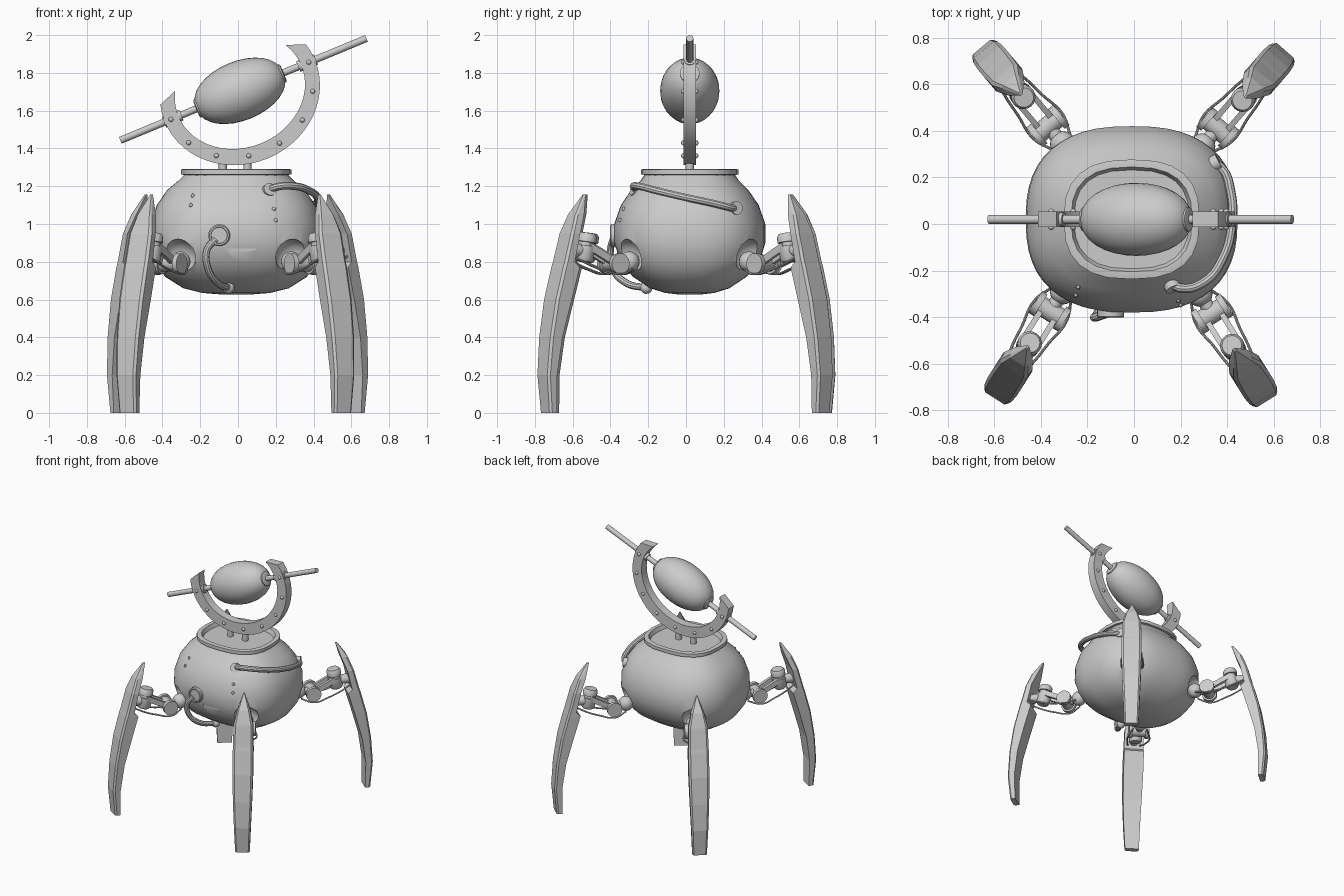
import bpy, bmesh, math
from mathutils import Vector, Matrix

if "Cube" in bpy.data.objects:
    bpy.data.objects.remove(bpy.data.objects["Cube"])

grey = bpy.data.materials.new("plain_grey")
grey.use_nodes = True
grey.diffuse_color = (0.6, 0.6, 0.6, 1)
grey.node_tree.nodes["Principled BSDF"].inputs["Base Color"].default_value = (0.6, 0.6, 0.6, 1)


def activate(ob):
    bpy.ops.object.select_all(action='DESELECT')
    ob.select_set(True)
    bpy.context.view_layer.objects.active = ob


def smooth(ob, angle=35):
    activate(ob)
    bpy.ops.object.shade_smooth_by_angle(angle=math.radians(angle))


def finish(name, bm, shade=True):
    bmesh.ops.recalc_face_normals(bm, faces=bm.faces)
    me = bpy.data.meshes.new(name)
    bm.to_mesh(me)
    bm.free()
    me.materials.append(grey)
    ob = bpy.data.objects.new(name, me)
    bpy.context.collection.objects.link(ob)
    if shade:
        smooth(ob)
    return ob


def loft(name, rings, shade=True):
    """Skin a list of equal-length point rings and cap both ends."""
    bm = bmesh.new()
    loops = [[bm.verts.new(p) for p in ring] for ring in rings]
    n = len(loops[0])
    for a, b in zip(loops, loops[1:]):
        for i in range(n):
            j = (i + 1) % n
            bm.faces.new((a[i], a[j], b[j], b[i]))
    bm.faces.new(loops[0])
    bm.faces.new(loops[-1])
    return finish(name, bm, shade)


def lathe(name, p0, p1, profile, n=20):
    """Turned part along p0-p1; profile holds (fraction, radius) pairs."""
    p0, p1 = Vector(p0), Vector(p1)
    q = (p1 - p0).to_track_quat('Z', 'Y')
    ring = lambda f, r: [p0.lerp(p1, f) + q @ Vector((r * math.cos(k * math.tau / n),
                         r * math.sin(k * math.tau / n), 0)) for k in range(n)]
    return loft(name, [ring(f, r) for f, r in profile])


def rod(name, p0, p1, r, n=20):
    return lathe(name, p0, p1, [(0, r), (1, r)], n)


def ball(name, c, r, seg=20):
    bm = bmesh.new()
    bmesh.ops.create_uvsphere(bm, u_segments=seg, v_segments=seg // 2, radius=r,
                              matrix=Matrix.Translation(c))
    return finish(name, bm)


def hose(name, pts, r):
    cu = bpy.data.curves.new(name, 'CURVE')
    cu.dimensions = '3D'
    cu.bevel_depth, cu.bevel_resolution, cu.use_fill_caps = r, 3, True
    sp = cu.splines.new('BEZIER')
    sp.bezier_points.add(len(pts) - 1)
    for b, p in zip(sp.bezier_points, pts):
        b.co = p
        b.handle_left_type = b.handle_right_type = 'AUTO'
    cu.materials.append(grey)
    ob = bpy.data.objects.new(name, cu)
    bpy.context.collection.objects.link(ob)
    activate(ob)
    bpy.ops.object.convert(target='MESH')
    smooth(ob)


# Body: rounded-square pot
CX, CY = -0.01, 0.02


def oval(z, rx, ry, n=48, e=2.5):
    f = lambda v: math.copysign(abs(v) ** (2 / e), v)
    return [(CX + rx * f(math.cos(k * math.tau / n)), CY + ry * f(math.sin(k * math.tau / n)), z)
            for k in range(n)]


body_profile = [(0.627, 0.08, 0.06), (0.635, 0.18, 0.13), (0.66, 0.28, 0.21), (0.72, 0.375, 0.3),
                (0.8, 0.43, 0.37), (0.9, 0.455, 0.4), (1.0, 0.45, 0.4), (1.1, 0.42, 0.365),
                (1.18, 0.365, 0.31), (1.23, 0.305, 0.26), (1.26, 0.275, 0.24)]
body = loft("body", [oval(*p) for p in body_profile])

# Collar around the mouth, with a sunken floor
loft("collar", [oval(z, rx, rx - 0.035, 24, 2.6) for z, rx in
                [(1.225, 0.27), (1.26, 0.275), (1.262, 0.292), (1.288, 0.292),
                 (1.29, 0.285), (1.29, 0.26), (1.255, 0.245)]])


def body_front(x, z):
    """Point on the front skin of the body."""
    for (z0, a0, b0), (z1, a1, b1) in zip(body_profile, body_profile[1:]):
        if z0 <= z <= z1:
            t = (z - z0) / (z1 - z0)
            a, b = a0 + t * (a1 - a0), b0 + t * (b1 - b0)
            return Vector((x, CY - b * (1 - abs((x - CX) / a) ** 2.5) ** 0.4, z))


for x, z in [(-0.24, 1.15), (-0.25, 1.1), (0.19, 1.08), (0.2, 1.02)]:
    ball("rivet", body_front(x, z), 0.011, 10)

# Legs: hip spool, link, knee, cables and blade
blade_profile = [  # height, inner reach, outer reach, width
    (0, 0.385, 0.425, 0.105), (0.2, 0.388, 0.443, 0.122), (0.4, 0.36, 0.428, 0.138),
    (0.6, 0.305, 0.395, 0.148), (0.77, 0.255, 0.35, 0.148), (0.8, 0.285, 0.34, 0.146),
    (0.95, 0.25, 0.3, 0.14), (1.05, 0.21, 0.26, 0.09), (1.155, 0.175, 0.19, 0.008)]
cutters = []


def leg(hip, degrees):
    a = math.radians(degrees)
    out = Vector((math.cos(a), math.sin(a), 0))
    side = Vector((-out.y, out.x, 0))
    at = lambda s, t, z: Vector((hip[0], hip[1], z)) + out * s + side * t

    cutters.append(ball("socket_cutter", at(-0.08, 0, 0.825), 0.095, 32))
    ball("hip_ball", at(-0.1, 0, 0.8), 0.055)
    rod("hip_stub", at(-0.12, 0, 0.8), at(0, 0, 0.79), 0.03)
    lathe("hip_spool", at(0, -0.075, 0.79), at(0, 0.075, 0.79),
          [(0, 0.055), (0.18, 0.055), (0.18, 0.042), (0.82, 0.042), (0.82, 0.055), (1, 0.055)])
    for t in (-0.035, 0.035):
        loft("upper_link", [[at(s, t + dt, z + dz) for dt, dz in
                             [(-0.012, -0.022), (0.012, -0.022), (0.012, 0.022), (-0.012, 0.022)]]
                            for s, z in [(-0.01, 0.785), (0.17, 0.88)]], False)
    lathe("knee", at(0.185, 0, 0.8), at(0.16, 0, 0.95),
          [(0, 0.04), (0.1, 0.05), (0.55, 0.05), (0.56, 0.042), (0.68, 0.042), (0.69, 0.052),
           (0.9, 0.052), (1, 0.042)])
    rod("blade_mount", at(0.17, 0, 0.86), at(0.3, 0, 0.86), 0.035)
    for t in (-1, 1):
        hose("leg_cable", [at(-0.09, 0.05 * t, 0.76), at(0, 0.082 * t, 0.735),
                           at(0.12, 0.068 * t, 0.76), at(0.2, 0.06 * t, 0.79),
                           at(0.28, 0.045 * t, 0.83)], 0.006)
    loft("leg_blade", [[at(i, -w / 2, z), at(i, w / 2, z), at(o - 0.012, w / 2, z),
                        at(o, w * 0.4, z), at(o, -w * 0.4, z), at(o - 0.012, -w / 2, z)]
                       for z, i, o, w in blade_profile], False)


leg((0.36, 0.41), 49)
leg((-0.37, 0.42), 130)
leg((0.335, -0.385), -58)
leg((-0.36, -0.375), 237.5)

# Shallow slot in the front, then cut slot and leg sockets
bm = bmesh.new()
bmesh.ops.create_cube(bm, size=1, matrix=Matrix.Translation((0.07, -0.45, 0.83))
                      @ Matrix.Diagonal((0.24, 0.17, 0.08, 1)))
cutters.append(finish("slot_cutter", bm, False))
for c in cutters:
    mod = body.modifiers.new("cut", 'BOOLEAN')
    mod.object, mod.operation, mod.solver = c, 'DIFFERENCE', 'EXACT'
    activate(body)
    bpy.ops.object.modifier_apply(modifier=mod.name)
    bpy.data.objects.remove(c)
smooth(body)

# Gauge and hoses on the body
gauge = body_front(-0.1, 0.94)
lathe("gauge", gauge + Vector((0, 0.03, 0)), gauge - Vector((0, 0.025, 0)),
      [(0, 0.058), (0.9, 0.058), (1, 0.052), (1, 0.044), (0.85, 0.042)], 28)
hose("front_hose", [(-0.12, -0.385, 0.92), (-0.165, -0.4, 0.86), (-0.16, -0.39, 0.77),
                    (-0.11, -0.32, 0.69), (-0.04, -0.2, 0.66)], 0.019)
ball("front_hose_plug", (-0.05, -0.21, 0.662), 0.032)
hose("side_hose", [(0.15, -0.24, 1.17), (0.2, -0.275, 1.195), (0.3, -0.25, 1.2), (0.38, -0.15, 1.175),
                   (0.42, 0, 1.14), (0.415, 0.14, 1.11), (0.375, 0.24, 1.085),
                   (0.33, 0.26, 1.08)], 0.02)
rod("side_hose_plug", (0.15, -0.235, 1.165), (0.17, -0.28, 1.185), 0.035)
rod("side_hose_plug", (0.31, 0.24, 1.08), (0.365, 0.27, 1.085), 0.035)

# Head: tilted frame of axis, bulb and horseshoe
tilt = math.radians(22.5)
HY = 0.02


def head(u, v, y=0.0):
    return Vector((0.01 + u * math.cos(tilt) - v * math.sin(tilt), HY + y,
                   1.705 + u * math.sin(tilt) + v * math.cos(tilt)))


for x in (-0.08, 0.05):
    rod("head_post", (x, HY, 1.24), (x, HY, 1.37), 0.022)
rod("axis_rod", head(-0.685, 0), head(0.725, 0), 0.019, 12)
steps = [k / 16 for k in range(17)]
lathe("bulb", head(-0.25, 0), head(0.25, 0),
      [((1 - math.cos(math.pi * k)) / 2, max(0.157 * math.sin(math.pi * k) ** 0.9, 0.002))
       for k in steps], 32)
for s in (-1, 1):
    lathe("bulb_collar", head(s * 0.205, 0), head(s * 0.25, 0),
          [(0, 0.062), (0.5, 0.062), (0.55, 0.052), (0.9, 0.052), (1, 0.04)])
    rod("axis_clamp", head(s * 0.335, 0), head(s * 0.435, 0), 0.03)

# Horseshoe with slanted ends
half = 0.033
rings = []
for k in range(33):
    f = k / 16 - 1
    inner, outer = -math.pi / 2 + f * math.radians(116), -math.pi / 2 + f * math.radians(104)
    i = (0.352 * math.cos(inner), 0.3 * math.sin(inner))
    o = (0.43 * math.cos(outer), 0.387 * math.sin(outer))
    rings.append([head(*i, -half), head(*o, -half), head(*o, half), head(*i, half)])
loft("horseshoe", rings)
for k in range(8):
    a = math.pi + k * math.pi / 7
    for y in (-half, half):
        ball("horseshoe_stud", head(0.395 * math.cos(a), 0.345 * math.sin(a), y), 0.013, 12)
